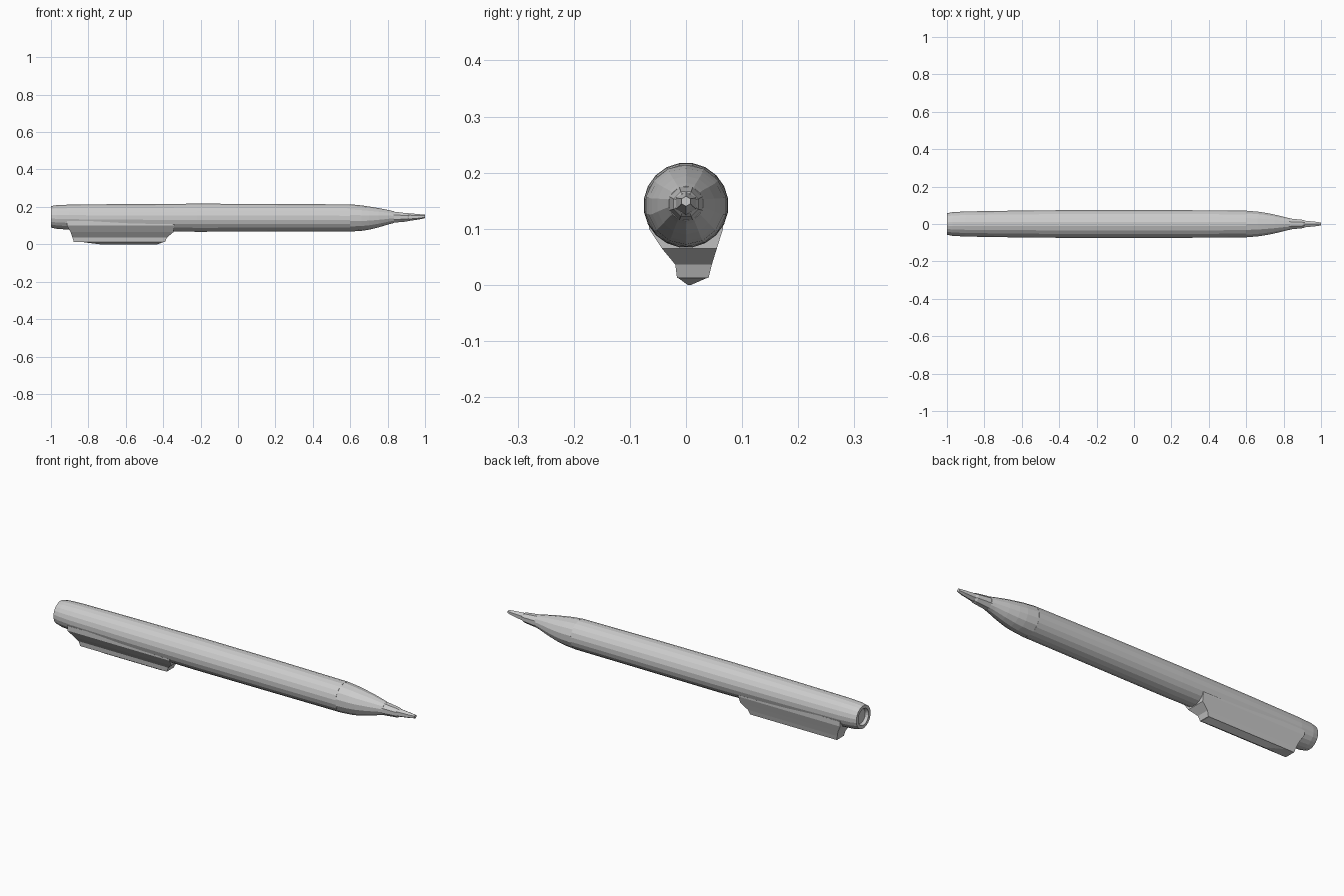
import bpy, bmesh, math

if "Cube" in bpy.data.objects:
    bpy.data.objects.remove(bpy.data.objects["Cube"])


def loft(name, rings, close=True):
    """Skin a list of equal-sized point rings, capping both ends."""
    bm = bmesh.new()
    loops = [[bm.verts.new(p) for p in r] for r in rings]
    n = len(loops[0])
    for a, b in zip(loops, loops[1:]):
        for i in range(n):
            j = (i + 1) % n
            bm.faces.new((a[i], a[j], b[j], b[i]))
    bm.faces.new(loops[0])
    bm.faces.new(loops[-1])
    bmesh.ops.recalc_face_normals(bm, faces=bm.faces)
    mesh = bpy.data.meshes.new(name)
    bm.to_mesh(mesh)
    bm.free()
    obj = bpy.data.objects.new(name, mesh)
    bpy.context.collection.objects.link(obj)
    return obj


def lathe(name, profile, sides):
    """Profile entries are (x, radius, centre height)."""
    rings = []
    for x, r, zc in profile:
        rings.append([(x, r * math.cos(2 * math.pi * (i + 0.5) / sides),
                       zc + r * math.sin(2 * math.pi * (i + 0.5) / sides))
                      for i in range(sides)])
    return loft(name, rings)


# Barrel with a shallow recess in the rear end
lathe("barrel", [
    (-0.985, 0.036, 0.147), (-1.0, 0.042, 0.147), (-1.0, 0.058, 0.147),
    (-0.97, 0.064, 0.146), (-0.90, 0.068, 0.145), (-0.60, 0.073, 0.143),
    (-0.22, 0.076, 0.142), (0.20, 0.075, 0.142), (0.60, 0.073, 0.141)], 20)

# Tapered grip cone
lathe("grip_cone", [
    (0.60, 0.073, 0.141), (0.66, 0.068, 0.140), (0.70, 0.062, 0.140),
    (0.75, 0.052, 0.142), (0.81, 0.037, 0.145), (0.835, 0.031, 0.145)], 14)

# Nose sleeve
lathe("nose_sleeve", [
    (0.81, 0.034, 0.145), (0.84, 0.031, 0.145),
    (0.905, 0.024, 0.144), (0.915, 0.019, 0.145)], 8)

# Writing tip
lathe("writing_tip", [
    (0.90, 0.022, 0.145), (0.97, 0.014, 0.147), (1.0, 0.009, 0.149)], 6)

# Pocket clip: levels of (z, x_min, x_max, y_min, y_max), running downwards
levels = [
    (0.125, -0.915, -0.335, -0.066, 0.066),
    (0.100, -0.915, -0.340, -0.066, 0.066),
    (0.065, -0.895, -0.345, -0.043, 0.055),
    (0.036, -0.885, -0.380, -0.019, 0.046),
    (0.012, -0.878, -0.390, -0.016, 0.040),
]
loft("clip", [[(x0, y0, z), (x1, y0, z), (x1, y1, z), (x0, y1, z)]
              for z, x0, x1, y0, y1 in levels])

# Thin keel under the clip
loft("clip_keel", [[(x0, y0, z), (x1, y0, z), (x1, y1, z), (x0, y1, z)]
                   for z, x0, x1, y0, y1 in [
                       (0.013, -0.84, -0.395, -0.015, 0.039),
                       (0.0, -0.74, -0.43, 0.003, 0.009)]])
